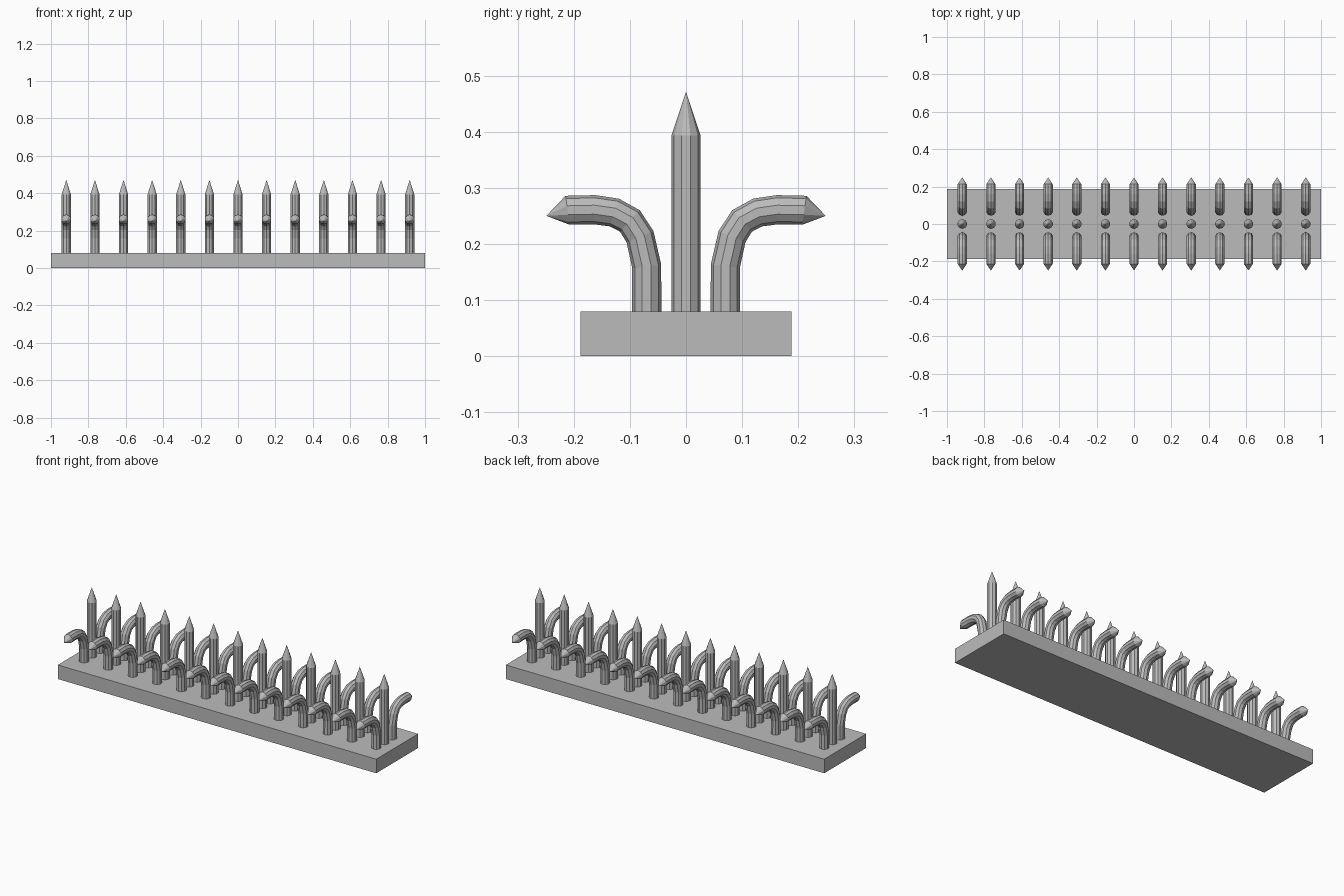
import bpy, bmesh, math
from mathutils import Vector

if "Cube" in bpy.data.objects:
    bpy.data.objects.remove(bpy.data.objects["Cube"])

SIDES, R = 10, 0.026
COUNT, PITCH = 13, 0.153

mat = bpy.data.materials.new("plain grey")
mat.diffuse_color = (0.5, 0.5, 0.5, 1)
mat.use_nodes = True
mat.node_tree.nodes["Principled BSDF"].inputs["Base Color"].default_value = mat.diffuse_color


def finish(name, bm):
    bmesh.ops.recalc_face_normals(bm, faces=bm.faces)
    me = bpy.data.meshes.new(name)
    bm.to_mesh(me)
    bm.free()
    me.materials.append(mat)
    ob = bpy.data.objects.new(name, me)
    bpy.context.collection.objects.link(ob)
    return ob


def spike(bm, x, path, sign=1):
    """Tube along a (y, z) path whose last point is the sharp tip."""
    pts = [Vector((x, sign * y, z)) for y, z in path]
    rings = []
    for i, p in enumerate(pts[:-1]):
        a = (p - pts[max(i - 1, 0)]).normalized()
        b = (pts[i + 1] - p).normalized()
        t = (a + b).normalized()
        side = Vector((1, 0, 0))
        up = side.cross(t)
        rings.append([bm.verts.new(p + R * (math.cos(k) * up + math.sin(k) * side))
                      for k in (2 * math.pi * j / SIDES for j in range(SIDES))])
    tip = bm.verts.new(pts[-1])
    bm.faces.new(rings[0])
    for j in range(SIDES):
        n = (j + 1) % SIDES
        for lo, hi in zip(rings, rings[1:]):
            bm.faces.new((lo[j], lo[n], hi[n], hi[j]))
        bm.faces.new((rings[-1][j], rings[-1][n], tip))


# base plank
bm = bmesh.new()
bmesh.ops.create_cube(bm, size=1)
bmesh.ops.scale(bm, vec=(2, 0.376, 0.08), verts=bm.verts)
bmesh.ops.translate(bm, vec=(0, 0, 0.04), verts=bm.verts)
finish("base_plank", bm)

# rows of spikes: upright in the middle, curved outwards at front and back
upright = [(0, 0.07), (0, 0.393), (0, 0.471)]
curved = [(0.07, 0.07), (0.07, 0.16), (0.082, 0.213), (0.1, 0.241),
          (0.128, 0.256), (0.163, 0.261), (0.211, 0.26), (0.249, 0.25)]
for name, path, sign in (("upright_spikes", upright, 1),
                         ("back_curved_spikes", curved, 1),
                         ("front_curved_spikes", curved, -1)):
    bm = bmesh.new()
    for i in range(COUNT):
        spike(bm, (i - (COUNT - 1) / 2) * PITCH, path, sign)
    finish(name, bm)
